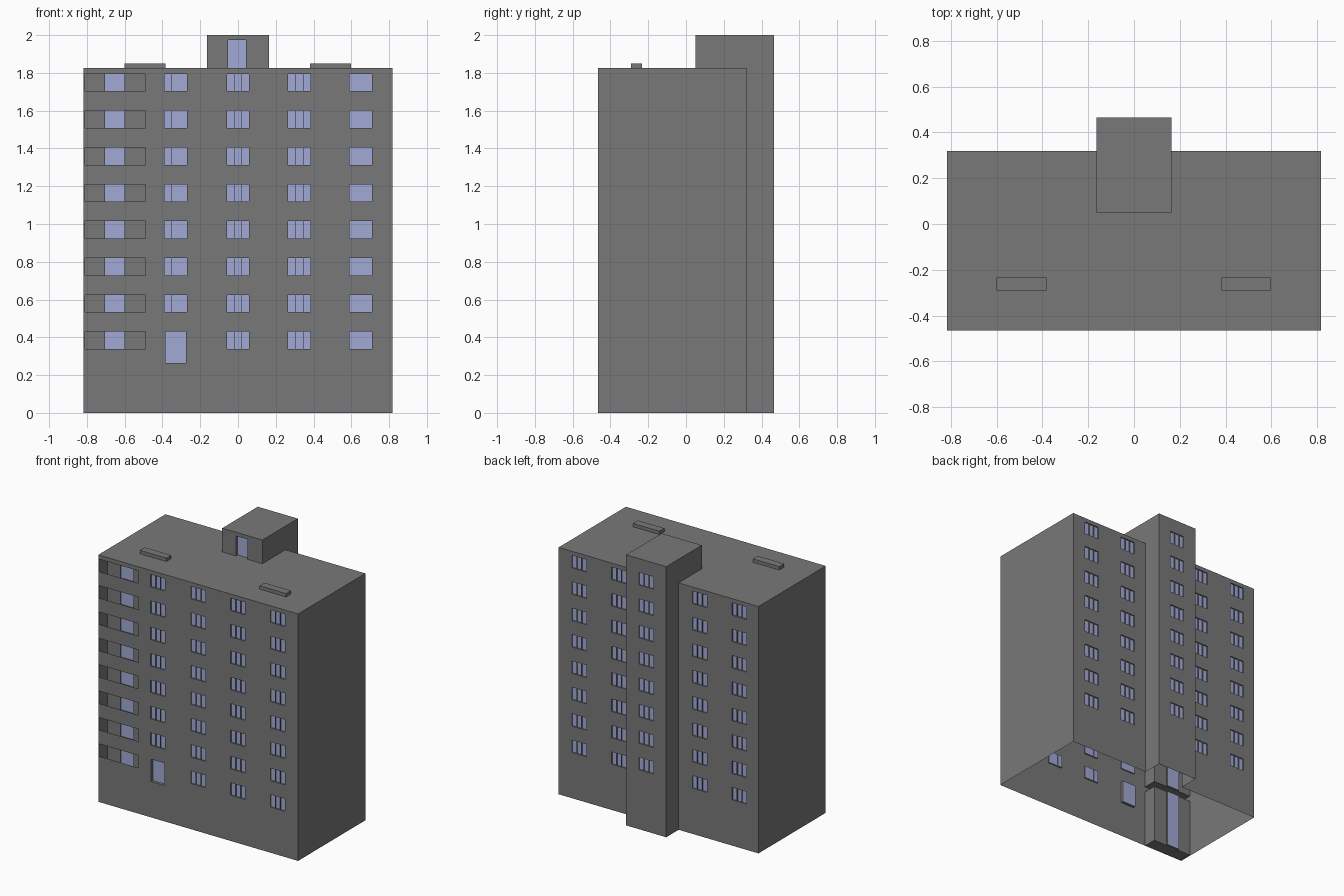
import bpy, bmesh
from mathutils import Vector

if "Cube" in bpy.data.objects:
    bpy.data.objects.remove(bpy.data.objects["Cube"])

# Main dimensions: main block and stair tower
X, YF, YB, ROOF = 0.817, -0.465, 0.32, 1.825
TX, TYF, TYB, TOP = 0.164, 0.05, 0.465, 2.0
FLOORS, STEP, SILL, HEAD = 8, 0.195, 0.338, 0.43

glass_mat = bpy.data.materials.new("glass")
glass_mat.diffuse_color = (0.36, 0.4, 0.66, 1)
glass_mat.use_nodes = True
glass_mat.node_tree.nodes["Principled BSDF"].inputs["Base Color"].default_value = glass_mat.diffuse_color
concrete_mat = bpy.data.materials.new("dark_concrete")
concrete_mat.diffuse_color = (0.19, 0.19, 0.19, 1)
concrete_mat.use_nodes = True
concrete_mat.node_tree.nodes["Principled BSDF"].inputs["Base Color"].default_value = concrete_mat.diffuse_color


def quad(bm, pts, normal):
    a, b, c = (Vector(p) for p in pts[:3])
    if (b - a).cross(c - b).dot(Vector(normal)) < 0:
        pts = pts[::-1]
    bm.faces.new([bm.verts.new(p) for p in pts])


def box(bm, lo, hi, faces, sign=1):
    """Chosen sides of a box, such as '-x+z'; sign -1 turns them inward."""
    for i in range(0, len(faces), 2):
        ax = "xyz".index(faces[i + 1])
        pos = faces[i] == "+"
        u, v = [k for k in range(3) if k != ax]
        pts = []
        for cu, cv in ((lo[u], lo[v]), (hi[u], lo[v]), (hi[u], hi[v]), (lo[u], hi[v])):
            p = [0, 0, 0]
            p[ax] = (hi if pos else lo)[ax]
            p[u], p[v] = cu, cv
            pts.append(p)
        n = [0, 0, 0]
        n[ax] = sign if pos else -sign
        quad(bm, pts, n)


def finish(name, bm, mat=concrete_mat):
    bmesh.ops.remove_doubles(bm, verts=bm.verts, dist=1e-5)
    me = bpy.data.meshes.new(name)
    bm.to_mesh(me)
    bm.free()
    me.materials.append(mat)
    ob = bpy.data.objects.new(name, me)
    bpy.context.collection.objects.link(ob)


def wall(name, y, out, rect, holes, openings=()):
    """Wall sheet facing out (-1 front, 1 back) with recessed panes in its holes."""
    bm, glass = bmesh.new(), bmesh.new()
    cuts = [h[:4] for h in holes] + list(openings)
    xs = sorted({rect[0], rect[1]} | {v for c in cuts for v in c[:2]})
    zs = sorted({rect[2], rect[3]} | {v for c in cuts for v in c[2:]})
    for x0, x1 in zip(xs, xs[1:]):
        for z0, z1 in zip(zs, zs[1:]):
            mx, mz = (x0 + x1) / 2, (z0 + z1) / 2
            if not any(c[0] < mx < c[1] and c[2] < mz < c[3] for c in cuts):
                quad(bm, [(x0, y, z0), (x1, y, z0), (x1, y, z1), (x0, y, z1)], (0, out, 0))
    for x0, x1, z0, z1, depth in holes:
        yi = y - out * depth
        box(bm, (x0, min(y, yi), z0), (x1, max(y, yi), z1), "-x+x-z+z", -1)
        quad(glass, [(x0, yi, z0), (x1, yi, z0), (x1, yi, z1), (x0, yi, z1)], (0, out, 0))
    finish(name, bm)
    finish(name + "_glass", glass, glass_mat)


def window(cx, z):
    """Three panes split by thin mullions."""
    return [(cx + k * 0.04 - 0.019, cx + k * 0.04 + 0.019, z, z + HEAD - SILL, 0.009)
            for k in (-1, 0, 1)]


levels = [i * STEP for i in range(FLOORS)]

# Front wall: windows, entrance door and balcony openings
holes = [(-0.385, -0.275, 0.265, HEAD, 0.02)]
for i, z in enumerate(levels):
    for cx in (-0.33, 0, 0.325, 0.65):
        if i or cx != -0.33:
            holes += window(cx, SILL + z)
BX0, BX1, BY = -0.81, -0.49, YF + 0.1
wall("front_wall", YF, -1, (-X, X, 0, ROOF), holes,
     [(BX0, BX1, SILL + z, HEAD + z) for z in levels])

# Balcony recesses with glazed doors
bm = bmesh.new()
for i, z in enumerate(levels):
    floor = 0.275 + z if i else 0.0
    box(bm, (BX0, YF, floor), (BX1, BY, HEAD + z), "-x+x-z+z", -1)
    wall(f"balcony_back_{i + 1}", BY, -1, (BX0, BX1, floor, HEAD + z),
         [(-0.705, -0.6, floor + 0.004, HEAD + z, 0.008)])
finish("balcony_recesses", bm)

# Back walls either side of the tower
for side, cols in (("left", (-0.66, -0.335)), ("right", (0.325, 0.65))):
    rect = (-X, -TX, 0, ROOF) if side == "left" else (TX, X, 0, ROOF)
    wall("back_wall_" + side, YB, 1, rect,
         [h for z in levels for cx in cols for h in window(cx, SILL + z)])

# Side walls and roof, open underneath
bm = bmesh.new()
box(bm, (-X, YF, 0), (X, YB, ROOF), "-x+x+z")
finish("side_walls_and_roof", bm)

# Stair tower
wall("tower_back", TYB, 1, (-TX, TX, 0, TOP),
     [h for z in levels for h in window(0, 0.44 + z)])
wall("tower_roof_front", TYF, -1, (-TX, TX, ROOF, TOP), [(-0.052, 0.043, ROOF, 1.973, 0.02)])
bm = bmesh.new()
box(bm, (-TX, YB, 0), (TX, TYB, ROOF), "-x+x")
box(bm, (-TX, TYF, ROOF), (TX, TYB, TOP), "-x+x+z")
finish("tower_sides", bm)

# Roof vents
for name, x0 in (("left", -0.6), ("right", 0.38)):
    bm = bmesh.new()
    box(bm, (x0, -0.29, ROOF), (x0 + 0.217, -0.233, 1.85), "-x+x-y+y+z")
    finish("roof_vent_" + name, bm)
